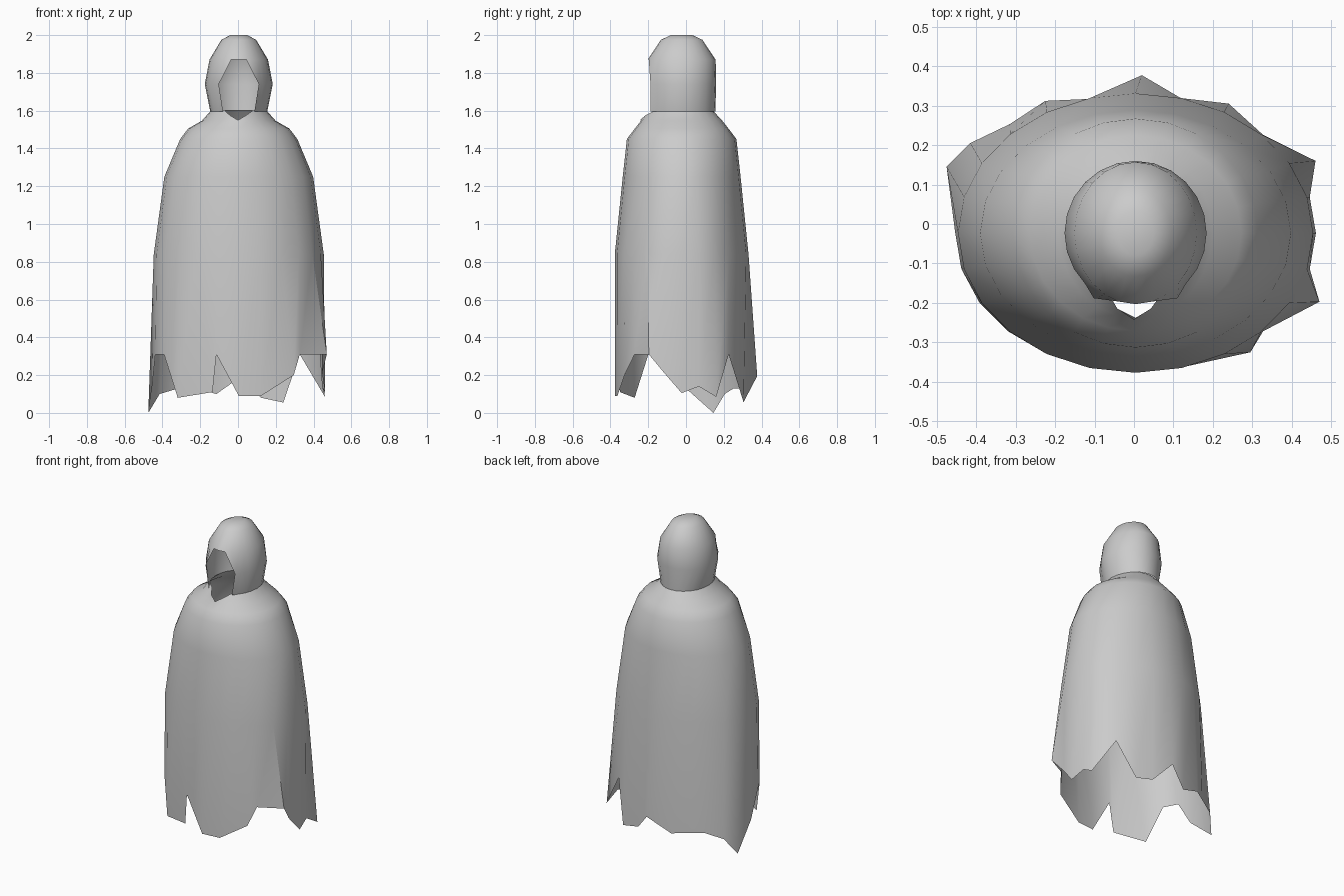
import bpy, math

if "Cube" in bpy.data.objects:
    bpy.data.objects.remove(bpy.data.objects["Cube"])

N = 24              # columns around, column 0 faces the front (-y)
CX, CY = 0.004, -0.023


def ring(z, rx, ry):
    return [[CX + rx * math.sin(math.tau * i / N),
             CY - ry * math.cos(math.tau * i / N), z] for i in range(N)]


def make_shell(name, rings, skip=(), extra=(), cap=False):
    """Join rings (bottom to top) with quads; skip holds (row, column) gaps."""
    verts = [v for r in rings for v in r]
    faces = [(r * N + i, r * N + (i + 1) % N,
              (r + 1) * N + (i + 1) % N, (r + 1) * N + i)
             for r in range(len(rings) - 1) for i in range(N)
             if (r, i) not in skip]
    faces += extra
    if cap:
        faces.append(tuple(range((len(rings) - 1) * N, len(rings) * N)))
    me = bpy.data.meshes.new(name)
    me.from_pydata(verts, [], faces)
    me.validate()
    ob = bpy.data.objects.new(name, me)
    bpy.context.collection.objects.link(ob)
    bpy.ops.object.select_all(action='DESELECT')
    ob.select_set(True)
    bpy.context.view_layer.objects.active = ob
    bpy.ops.object.shade_smooth_by_angle(angle=math.radians(50))
    return ob


# Cloak: ragged hem heights per column, with a few flared tatters
hem_z = [.09, .09, .20, .31, .31, .21, .105, .14, .085, .31, .055, .08,
         .195, .10, .13, .13, .10, .0, .15, .31, .31, .08, .11, .31]
flare = {2: (.295, -.325), 4: (.47, -.197), 8: (.46, .16), 10: (.24, .305),
         12: (.02, .377), 14: (-.225, .312), 15: (-.315, .253),
         16: (-.415, .205), 17: (-.475, .145), 22: (-.135, -.35)}
hem = ring(0, .457, .352)
for i, p in enumerate(hem):
    p[2] = hem_z[i]
    if i in flare:
        p[0], p[1] = flare[i]

neck = ring(1.6, .148, .166)
neck[0] = [0, -.243, 1.55]                   # V-shaped dip at the throat
for i, s in ((1, 1), (-1, -1)):
    neck[i] = [s * .042, -.215, 1.575]
make_shell("cloak", [hem,
                     ring(.84, .450, .354),
                     ring(1.25, .394, .312),
                     ring(1.45, .310, .290),
                     ring(1.505, .268, .248),
                     ring(1.547, .195, .215),
                     neck])

# Hood: rounded shell with a six-sided face opening
rows = [ring(1.595, .151, .178), ring(1.74, .180, .183),
        ring(1.87, .155, .180), ring(1.975, .092, .110),
        ring(2.0, .045, .057)]
for i, s in ((2, 1), (-2, -1)):              # push the opening's rim forward
    rows[0][i] = [CX + s * .083, -.188, 1.595]
    rows[1][i] = [CX + s * .106, -.188, 1.74]
opening = {(r, c % N) for r in (0, 1) for c in (-2, -1, 0, 1)}
rim = [(N + 2, 2 * N + 2, 2 * N + 1),        # slanted upper corners
       (2 * N - 2, 3 * N - 1, 3 * N - 2)]
rim[0] = (rim[0][0], rim[0][1], rim[0][2])
hood = make_shell("hood", rows, opening, rim, cap=True)

# Remove stray points left inside the opening
import bmesh
bm = bmesh.new()
bm.from_mesh(hood.data)
bmesh.ops.delete(bm, geom=[v for v in bm.verts if not v.link_faces],
                 context='VERTS')
bmesh.ops.recalc_face_normals(bm, faces=bm.faces)
bm.to_mesh(hood.data)
bm.free()
